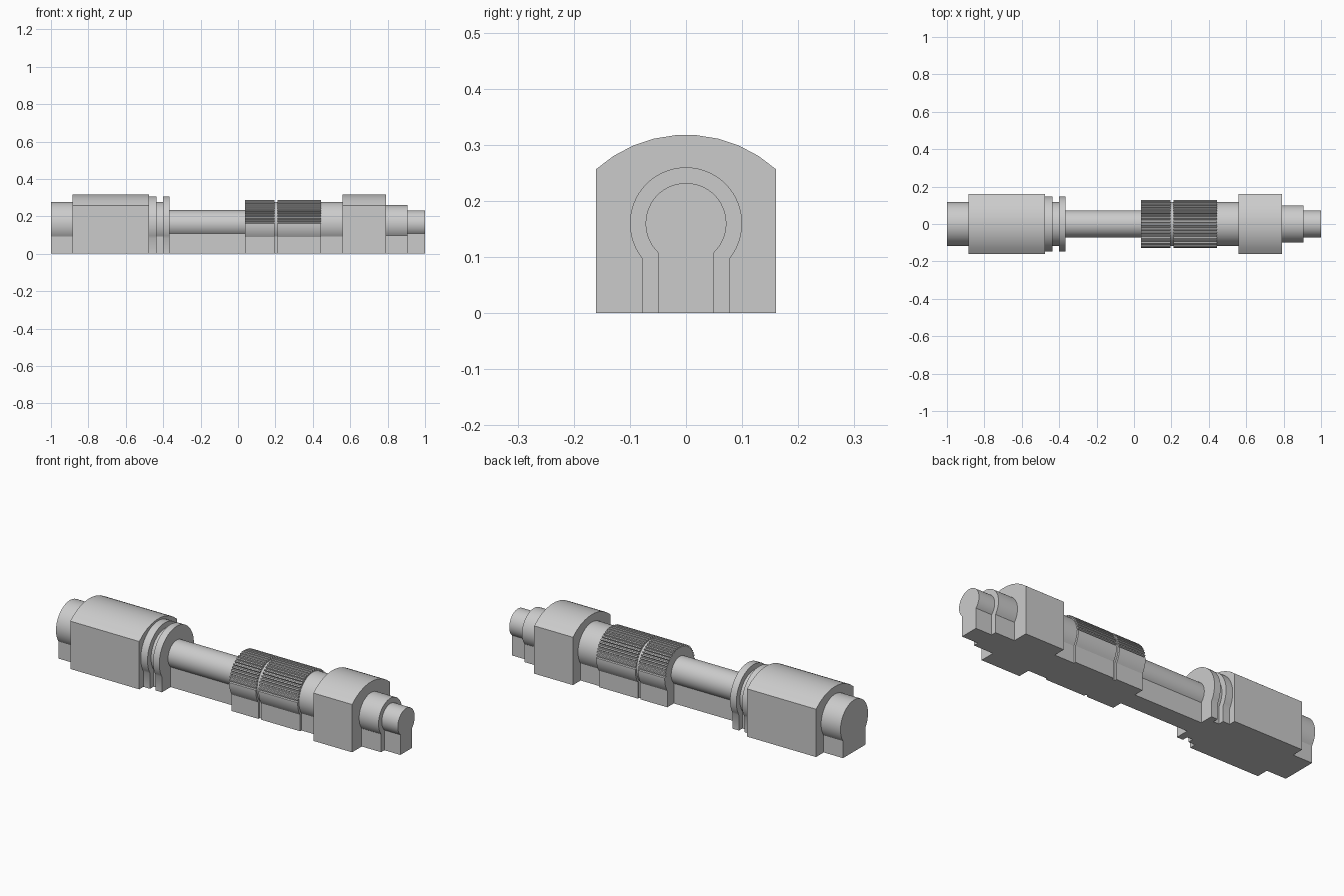
import bpy, bmesh, math

cube = bpy.data.objects.get("Cube")
if cube:
    bpy.data.objects.remove(cube, do_unlink=True)

AXIS = 0.16      # height of the shaft axis
INSET = 0.022    # foot is this much narrower than the round on each side
OVERLAP = 0.006  # how far thin sections sink into thicker neighbours

grey = bpy.data.materials.new("plain_grey")
grey.use_nodes = True
grey.diffuse_color = (0.6, 0.6, 0.6, 1)
grey.node_tree.nodes["Principled BSDF"].inputs["Base Color"].default_value = (0.6, 0.6, 0.6, 1)


def arc(radius, start, end, steps, centre=AXIS):
    """Points (y, z) on an arc, angles measured from +y."""
    angles = [start + (end - start) * i / steps for i in range(steps + 1)]
    return [(radius * math.cos(a), centre + radius * math.sin(a)) for a in angles]


def keyhole(radius):
    """Round bar standing on a narrower foot."""
    foot = radius - INSET
    dip = math.acos(foot / radius)
    return [(foot, 0)] + arc(radius, -dip, math.pi + dip, 40) + [(-foot, 0)]


def grip(radius, teeth=24, depth=0.009):
    """Keyhole whose upper half is cut into ridges."""
    foot = radius - INSET
    dip = math.acos(foot / radius)
    points = [(foot, 0)] + arc(radius, -dip, 0, 6)
    pitch = math.pi / teeth
    for i in range(teeth):
        for part, r in ((0.3, radius), (0.45, radius - depth),
                        (0.75, radius - depth), (0.9, radius)):
            a = (i + part) * pitch
            points.append((r * math.cos(a), AXIS + r * math.sin(a)))
    return points + arc(radius, math.pi, math.pi + dip, 6) + [(-foot, 0)]


def housing():
    """Straight-sided block with a shallow domed top."""
    half, radius, top = 0.16, 0.24, 0.318
    lean = math.acos(half / radius)
    return [(half, 0)] + arc(radius, lean, math.pi - lean, 9, top - radius) + [(-half, 0)]


def extrude(name, profile, x0, x1):
    """Sweep a closed (y, z) profile along x."""
    bm = bmesh.new()
    face = bm.faces.new([bm.verts.new((x0, y, z)) for y, z in profile])
    swept = bmesh.ops.extrude_face_region(bm, geom=[face])["geom"]
    verts = [v for v in swept if isinstance(v, bmesh.types.BMVert)]
    bmesh.ops.translate(bm, verts=verts, vec=(x1 - x0, 0, 0))
    bmesh.ops.recalc_face_normals(bm, faces=bm.faces)
    mesh = bpy.data.meshes.new(name)
    bm.to_mesh(mesh)
    bm.free()
    mesh.materials.append(grey)
    obj = bpy.data.objects.new(name, mesh)
    bpy.context.collection.objects.link(obj)
    bpy.ops.object.select_all(action="DESELECT")
    obj.select_set(True)
    bpy.context.view_layer.objects.active = obj
    bpy.ops.object.shade_smooth_by_angle(angle=math.radians(30))


# Sections in order along the shaft: name, profile, end position
sections = [
    ("right_end_stub", keyhole(0.117), -0.885),
    ("large_housing", housing(), -0.475),
    ("inner_flange", keyhole(0.147), -0.435),
    ("flange_groove", keyhole(0.117), -0.402),
    ("outer_flange", keyhole(0.147), -0.365),
    ("shaft", keyhole(0.073), 0.037),
    ("short_grip", grip(0.128), 0.195),
    ("grip_groove", keyhole(0.117), 0.212),
    ("long_grip", grip(0.128), 0.444),
    ("collar", keyhole(0.117), 0.56),
    ("small_housing", housing(), 0.79),
    ("left_end_stub", keyhole(0.1), 0.905),
    ("left_end_tip", keyhole(0.072), 1.0),
]

tops = [max(z for _, z in profile) for _, profile, _ in sections]
start = -1.0
for i, (name, profile, end) in enumerate(sections):
    # Sink the thinner section into the thicker one at each joint
    sink_start = OVERLAP if i > 0 and tops[i] < tops[i - 1] else 0
    sink_end = OVERLAP if i + 1 < len(tops) and tops[i] < tops[i + 1] else 0
    extrude(name, profile, start - sink_start, end + sink_end)
    start = end
